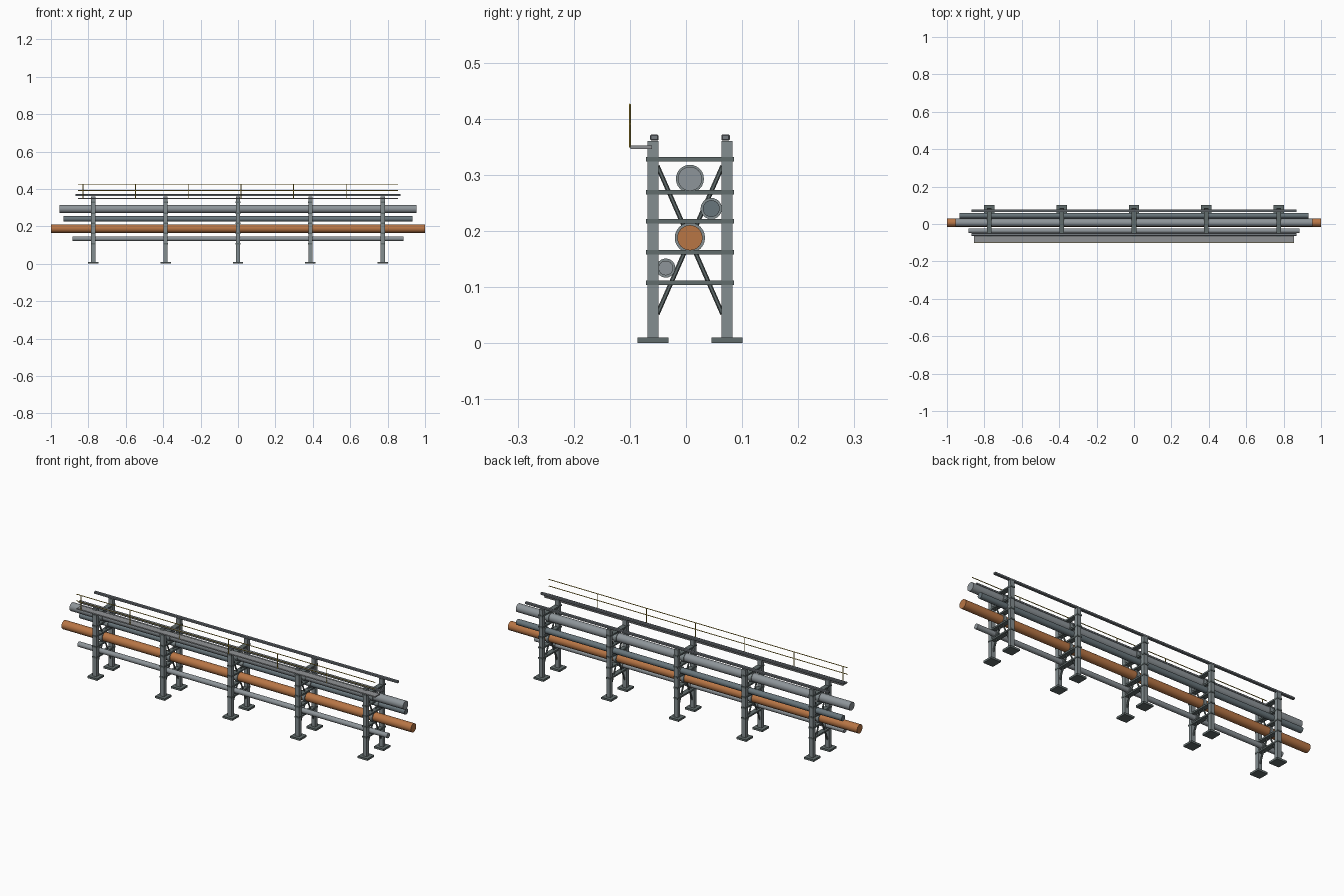
import bpy, bmesh, math
from mathutils import Vector, Matrix

default = bpy.data.objects.get("Cube")
if default:
    bpy.data.objects.remove(default, do_unlink=True)


def material(name, r, g, b):
    m = bpy.data.materials.new(name)
    m.use_nodes = True
    m.diffuse_color = (r, g, b, 1)
    bsdf = m.node_tree.nodes["Principled BSDF"]
    bsdf.inputs["Base Color"].default_value = (r, g, b, 1)
    bsdf.inputs["Roughness"].default_value = 0.6
    return m


STEEL = material("grey steel", 0.23, 0.27, 0.28)
DARK = material("dark steel", 0.12, 0.15, 0.15)
LIGHT = material("light pipe grey", 0.27, 0.30, 0.32)
SLATE = material("slate pipe grey", 0.14, 0.18, 0.20)
COPPER = material("copper orange", 0.48, 0.18, 0.06)
GRATING = material("walkway grey", 0.28, 0.29, 0.30)
TRAY = material("tray grey", 0.18, 0.20, 0.22)
YELLOW = material("safety yellow", 0.55, 0.38, 0.04)


def finish(name, bm, mat):
    mesh = bpy.data.meshes.new(name)
    bm.to_mesh(mesh)
    bm.free()
    mesh.materials.append(mat)
    obj = bpy.data.objects.new(name, mesh)
    bpy.context.collection.objects.link(obj)
    return obj


def box(name, centre, size, mat, bevel=0):
    bm = bmesh.new()
    bmesh.ops.create_cube(bm, size=1)
    bmesh.ops.scale(bm, vec=size, verts=bm.verts)
    obj = finish(name, bm, mat)
    obj.location = centre
    if bevel:
        mod = obj.modifiers.new("edge", "BEVEL")
        mod.width = bevel
        mod.segments = 1
    return obj


def rod(name, start, end, radius, mat, sides=24):
    a, b = Vector(start), Vector(end)
    bm = bmesh.new()
    bmesh.ops.create_cone(bm, cap_ends=True, segments=sides, radius1=radius,
                          radius2=radius, depth=(b - a).length)
    for f in bm.faces:
        f.smooth = len(f.verts) == 4 and sides > 8
    for e in bm.edges:
        e.smooth = all(len(f.verts) == 4 for f in e.link_faces)
    turn = (b - a).to_track_quat("Z", "Y").to_matrix().to_4x4()
    bm.transform(Matrix.Translation((a + b) / 2) @ turn)
    return finish(name, bm, mat)


MID_Y = 0.007
POST_Y = {"front": MID_Y - 0.066, "back": MID_Y + 0.066}
BEAM_Z = (0.108, 0.162, 0.217, 0.269, 0.3275)
FRAME_X = [i * 0.387 for i in range(-2, 3)]

# Pipes: name, y, z, radius, collar radius, half length, material
PIPES = [
    ("upper_pipe", MID_Y, 0.293, 0.0215, 0.025, 0.955, LIGHT),
    ("side_pipe", 0.045, 0.240, 0.0150, 0.019, 0.932, SLATE),
    ("main_pipe", MID_Y, 0.188, 0.0225, 0.027, 1.0, COPPER),
    ("lower_pipe", -0.036, 0.134, 0.0130, 0.017, 0.886, LIGHT),
]
for name, y, z, r, collar, half, mat in PIPES:
    rod(name, (-half, y, z), (half, y, z), r, mat)

# Support frames
for n, x in enumerate(FRAME_X, 1):
    for side, y in POST_Y.items():
        box(f"{side}_post_{n}", (x, y, 0.185), (0.022, 0.020, 0.35), STEEL)
        box(f"{side}_base_plate_{n}", (x, y, 0.005), (0.056, 0.055, 0.01), DARK)
    for k, z in enumerate(BEAM_Z, 1):
        box(f"cross_beam_{n}_{k}", (x, MID_Y, z), (0.025, 0.157, 0.008), DARK)
    for label, s in (("rising", 1), ("falling", -1)):
        rod(f"{label}_brace_{n}", (x, MID_Y - s * 0.058, 0.052),
            (x, MID_Y + s * 0.058, 0.316), 0.004, DARK, 6)
    for name, y, z, r, collar, half, mat in PIPES:
        rod(f"{name}_collar_{n}", (x - 0.008, y, z), (x + 0.008, y, z), collar, STEEL)

# Long rails along the post tops
for side, y in (("front", -0.0565), ("back", 0.0705)):
    box(f"{side}_top_rail", (0, y, 0.3665), (1.74, 0.015, 0.011), TRAY, 0.002)

# Walkway and its guard rail
box("walkway", (0, -0.080, 0.349), (1.71, 0.038, 0.006), GRATING)
for label, z in (("upper", 0.425), ("middle", 0.391)):
    rod(f"{label}_guard_rail", (-0.855, -0.1, z), (0.855, -0.1, z), 0.002, YELLOW, 8)
for n in range(6):
    x = -0.829 + n * 0.2815
    rod(f"guard_post_{n + 1}", (x, -0.1, 0.349), (x, -0.1, 0.425), 0.002, YELLOW, 8)
